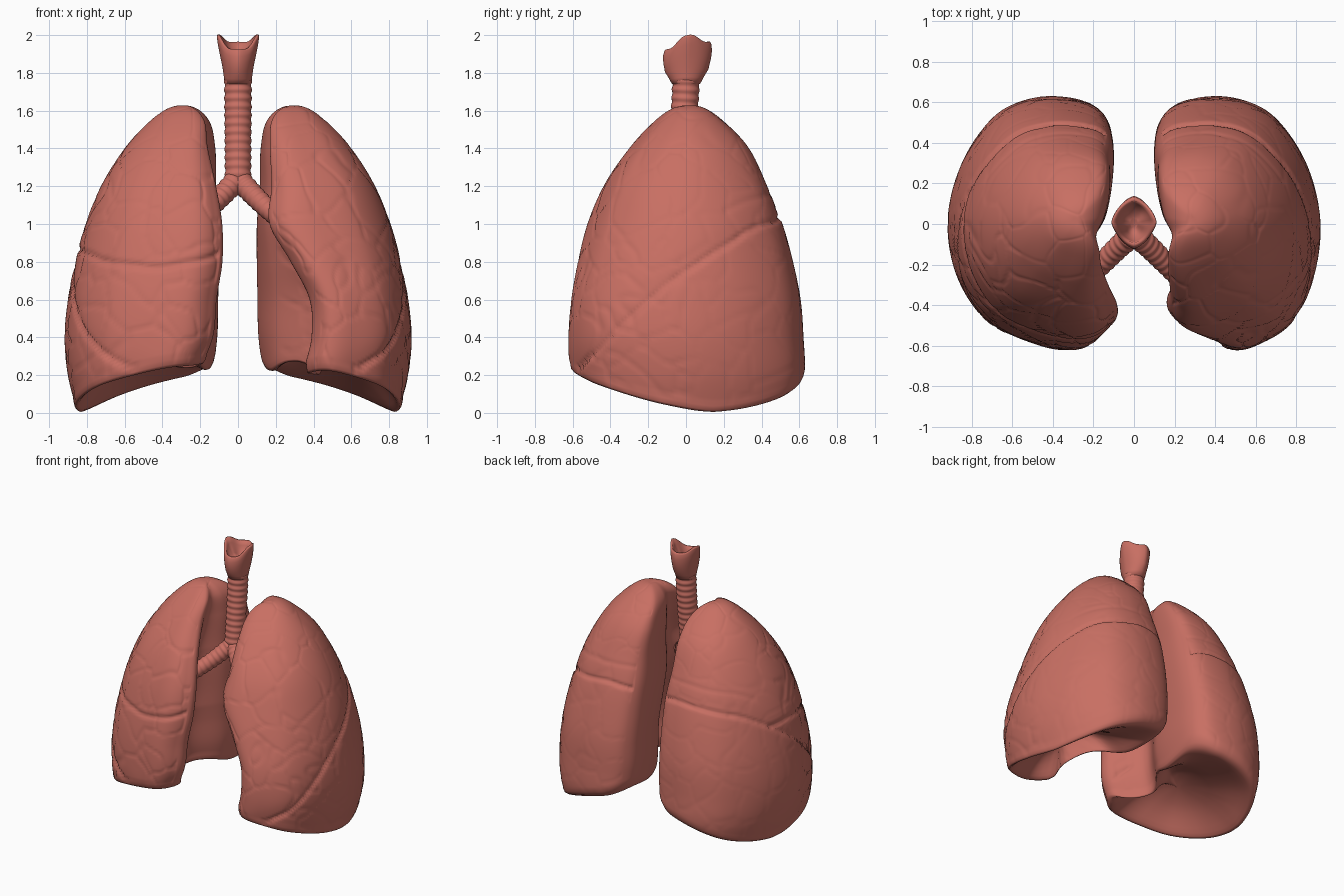
import bpy, bmesh, math
from mathutils import Vector, noise
from mathutils.geometry import interpolate_bezier

cube = bpy.data.objects.get("Cube")
if cube:
    bpy.data.objects.remove(cube)

flesh = bpy.data.materials.new("flesh pink")
flesh.use_nodes = True
flesh.diffuse_color = (0.58, 0.16, 0.125, 1)
bsdf = flesh.node_tree.nodes["Principled BSDF"]
bsdf.inputs["Base Color"].default_value = flesh.diffuse_color
bsdf.inputs["Roughness"].default_value = 0.6


def loft(name, rings, sculpt=None):
    """Skin a list of equal-length closed rings, cap both ends, then sculpt."""
    bm = bmesh.new()
    rows = [[bm.verts.new(p) for p in ring] for ring in rings]
    count = len(rows[0])
    for low, high in zip(rows, rows[1:]):
        for i in range(count):
            j = (i + 1) % count
            bm.faces.new((low[i], low[j], high[j], high[i]))
    bm.faces.new(rows[0][::-1])
    bm.faces.new(rows[-1])
    bmesh.ops.recalc_face_normals(bm, faces=bm.faces)
    bm.normal_update()
    if sculpt:
        moves = [(v, v.normal * sculpt(v.co, v.normal)) for v in bm.verts]
        for v, move in moves:
            v.co += move
    mesh = bpy.data.meshes.new(name)
    bm.to_mesh(mesh)
    bm.free()
    mesh.materials.append(flesh)
    mesh.shade_smooth()
    obj = bpy.data.objects.new(name, mesh)
    bpy.context.collection.objects.link(obj)


def hermite(keys, values, k):
    """Smooth curve through the key values."""
    i = 0
    while i < len(keys) - 2 and k > keys[i + 1]:
        i += 1

    def slope(n):
        a, b = max(n - 1, 0), min(n + 1, len(keys) - 1)
        return (values[b] - values[a]) / (keys[b] - keys[a])
    span = keys[i + 1] - keys[i]
    t = min(max((k - keys[i]) / span, 0), 1)
    u = 1 - t
    return (values[i] * u * u * (1 + 2 * t) + values[i + 1] * t * t * (3 - 2 * t)
            + span * t * u * (slope(i) * u - slope(i + 1) * t))


# Lung profiles by height
APEX = 1.628
HEIGHTS = (0, .2, .4, .6, .8, 1, 1.2, 1.4, 1.55, APEX)
ANGLES = [math.asin(z / APEX) for z in HEIGHTS]
SHARED = dict(
    outer=(.85, .9, .918, .9, .862, .807, .725, .6, .46, .3),
    front=(-.56, -.61, -.62, -.605, -.57, -.52, -.435, -.3, -.16, 0),
    back=(.57, .62, .615, .6, .56, .505, .425, .33, .19, .03),
    spine=(.2, .14, .11, .105, .1, .1, .115, .12, .155, .28))
LEFT = dict(SHARED, edge=(.38, .35, .39, .38, .28, .17, .18, .17, .18, .28),
            notch=(.06, .06, .06, .06, .07, .1, .08, .04, .01, 0))
RIGHT = dict(SHARED, edge=(.3, .22, .14, .12, .09, .09, .12, .16, .18, .28),
             notch=(.12, .15, .17, .17, .17, .15, .11, .04, .01, 0))
STEPS, CORNERS, ROWS = 16, 15, 130


def section_point(shape, z, index):
    """Point on the horizontal lung outline at height z."""
    angle = math.asin(min(max(z / APEX, 0), 1))
    p = {key: hermite(ANGLES, vals, angle) for key, vals in shape.items()}
    s, e, o = p["spine"], p["edge"], p["outer"]
    dent = max(s, e) + p["notch"]
    w, v = o - s, o - e
    corners = ((s, .81), (s + .05 * w, .94), (s + .2 * w, .995), (s + .46 * w, 1),
               (s + .71 * w, .93), (s + .91 * w, .75), (o, .52), (e + .94 * v, .29),
               (e + .74 * v, .11), (e + .42 * v, .02), (e + .19 * v, 0),
               (e + .05 * v, .05), (e, .14), (dent, .33), (s + .25 * (dent - s), .55))
    n, t = index // STEPS, index % STEPS / STEPS
    a, b, c, d = (Vector(corners[(n + k) % CORNERS]) for k in (-1, 0, 1, 2))
    q = b + .5 * t * (c - a + t * (2 * a - 5 * b + 4 * c - d + t * (3 * (b - c) + d - a)))
    return Vector((q.x, p["front"] + q.y * (p["back"] - p["front"]), z))


def rim(x, y):
    """Height of the lower border: lowest at the side, arched towards the middle."""
    tilt = .14 + .12 * min(max((y + .5) / .5, 0), 1)
    base = tilt * max(.85 - x, 0) + 2 * max(.3 - x, 0) ** 2
    slope = .25 * max(.15 - y, 0) ** 1.3 + .25 * max(y - .15, 0) ** 2
    arch = .11 * math.exp(-((x - .3) / .2) ** 2 - ((y + .1) / .22) ** 2)
    return base + slope + arch


# Hollow base: scale towards the middle, lift above the rim plane
HOLLOW = ((.05, .2), (.2, .19), (.4, .165), (.55, .13), (.68, .09), (.78, .052),
          (.85, .025), (.9, .008), (.945, 0), (.975, .012), (.992, .035))


def make_lung(name, shape, side):
    middle = Vector((.54, -.17, 0))
    count = STEPS * CORNERS
    feet = []
    for i in range(count):
        p = section_point(shape, .25, i)
        feet.append(section_point(shape, rim(p.x, p.y) + .06, i))
    rings = []
    for scale, lift in HOLLOW:
        ring = [middle + (p - middle) * scale for p in feet]
        rings.append([(side * p.x, p.y, rim(p.x, p.y) + lift) for p in ring])
    for r in range(ROWS + 1):
        rise = math.sin(math.pi / 2 * r / ROWS)
        ring = [section_point(shape, f.z + (APEX - f.z) * rise, i)
                for i, f in enumerate(feet)]
        rings.append([(side * p.x, p.y, p.z) for p in ring])

    def groove(distance, width):
        return math.exp(-(distance / width) ** 2)

    def sculpt(co, normal):
        # Leave the base and the inner wall plain
        if normal.z < -.4 or normal.x * side < -.75:
            return 0
        # Oblique fissure
        wobble = .012 * noise.noise(co * 5)
        gap = co.z - hermite((-.62, -.4, -.2, 0, .3, .52), (.18, .4, .59, .75, .94, 1.04), co.y)
        gap += wobble
        depth = .014 * groove(gap, .014)
        if gap > 0:
            depth += .006 * groove(gap, .08)
        # The hidden strip behind the heart side stays smooth
        if co.y > -.3 and abs(co.x) < .5 and normal.y < 0:
            depth = 0
        # Horizontal fissure between upper and middle lobes
        if side < 0 and gap > 0 and co.y < .2:
            level = .77 + .6 * (co.x + .45) ** 2
            depth += .014 * groove(co.z - level + wobble, .014)
        # Crease on the upper back
        if co.y > .2:
            depth += .004 * groove(gap - .2 + co.y * .1, .015)
        # Fine surface veins, strongest in front
        warped = co * 4.5 + .5 * noise.noise_vector(co * 4)
        near = noise.voronoi(warped)[0]
        strength = .005 if co.y < 0 and co.z < 1.4 else .002
        depth += strength * groove(near[1] - near[0], .06)
        return -depth

    loft(name, rings, sculpt)


make_lung("left_lung", LEFT, 1)
make_lung("right_lung", RIGHT, -1)


def ringed_tube(name, path, start, end, pitch=.045, sides=32):
    """Tube along a bezier path with raised cartilage rings."""
    pts = interpolate_bezier(*[Vector(p) for p in path], 100)
    rings, travelled = [], 0
    for i, p in enumerate(pts):
        ahead, behind = pts[min(i + 1, len(pts) - 1)], pts[max(i - 1, 0)]
        tangent = (ahead - behind).normalized()
        across = tangent.cross(Vector((0, 1, 0))).normalized()
        other = tangent.cross(across)
        travelled += (p - behind).length if i else 0
        radius = start + (end - start) * i / (len(pts) - 1)
        radius *= 1 + .04 * math.cos(math.tau * travelled / pitch)
        turns = [math.tau * k / sides for k in range(sides)]
        rings.append([p + radius * (across * math.cos(a) + other * math.sin(a)) for a in turns])
    loft(name, rings)


# Windpipe and its two branches
ringed_tube("trachea", ((0, 0, 1.8), (0, 0, 1.6), (0, -.03, 1.4), (0, -.05, 1.18)), .072, .068)
for label, side in (("left", 1), ("right", -1)):
    ringed_tube(label + "_bronchus",
                ((0, -.05, 1.24), (side * .06, -.09, 1.18), (side * .12, -.16, 1.1),
                 (side * .27, -.31, .99)), .06, .05, .04)

# Flared, hollow voice box with raised side horns
rings = []
for rise, wide, deep in ((0, .07, .074), (.15, .075, .09), (.35, .082, .115), (.6, .096, .126),
                         (.8, .106, .13), (.95, .112, .124), (1, .111, .118), (1, .1, .104),
                         (.85, .085, .095), (.6, .05, .065), (.5, .02, .03)):
    ring = []
    for k in range(48):
        a = math.tau * k / 48
        c, s = math.cos(a), math.sin(a)
        top = 1.925 + .075 * c ** 4 + .04 * max(s, 0)
        pinch = 1 - .12 * rise * abs(math.sin(2 * a))
        ring.append((wide * c * pinch, deep * s * pinch + .01 * rise, 1.74 + (top - 1.74) * rise))
    rings.append(ring)
loft("larynx", rings)
